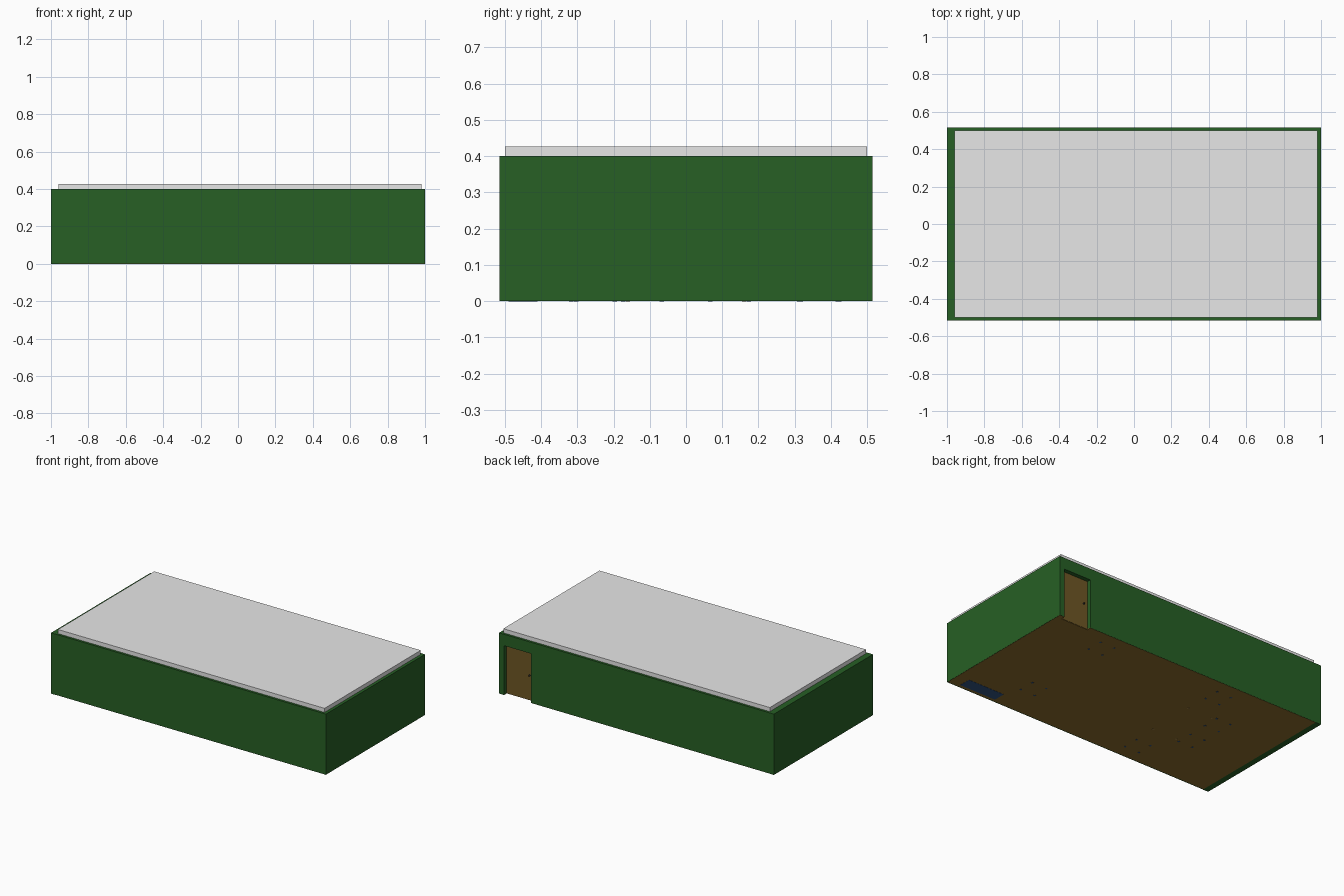
import bpy, bmesh
from mathutils import Matrix

if "Cube" in bpy.data.objects:
    bpy.data.objects.remove(bpy.data.objects["Cube"])


def mat(name, rgb):
    m = bpy.data.materials.new(name)
    m.diffuse_color = (*rgb, 1)
    m.use_nodes = True
    m.node_tree.nodes["Principled BSDF"].inputs["Base Color"].default_value = m.diffuse_color
    return m


GREEN = mat("wall green", (0.020, 0.116, 0.018))
GREY = mat("roof grey", (0.80, 0.80, 0.80))
DOOR = mat("door brown", (0.155, 0.095, 0.018))
FLOOR = mat("floor brown", (0.27, 0.155, 0.027))
TABLE = mat("table wood", (0.42, 0.26, 0.07))
BLUE = mat("furniture blue", (0.032, 0.092, 0.23))
DARK = mat("handle dark", (0.02, 0.02, 0.022))


def boxes(name, material, ranges):
    """One object from boxes given as (x0, x1, y0, y1, z0, z1)."""
    bm = bmesh.new()
    for x0, x1, y0, y1, z0, z1 in ranges:
        m = Matrix.Translation(((x0 + x1) / 2, (y0 + y1) / 2, (z0 + z1) / 2))
        m = m @ Matrix.Diagonal((x1 - x0, y1 - y0, z1 - z0, 1))
        bmesh.ops.create_cube(bm, size=1, matrix=m)
    me = bpy.data.meshes.new(name)
    bm.to_mesh(me)
    bm.free()
    me.materials.append(material)
    ob = bpy.data.objects.new(name, me)
    bpy.context.collection.objects.link(ob)
    return ob


def legs(cx, cy, dx, dy, r, top):
    return [(cx + sx * dx - r, cx + sx * dx + r, cy + sy * dy - r, cy + sy * dy + r, -0.001, top)
            for sx in (-1, 1) for sy in (-1, 1)]


X0, X1, Y, H = -0.96, 0.98, 0.5, 0.40      # inner room size
D0, D1, DH = 0.766, 0.964, 0.325           # door opening

# Walls, the back one split around the doorway
boxes("left_wall", GREEN, [(-1, X0, -0.515, 0.515, 0, H)])
boxes("right_wall", GREEN, [(X1, 1, -0.515, 0.515, 0.001, H)])
boxes("front_wall", GREEN, [(X0, X1, -0.515, -Y, 0.001, H)])
boxes("back_wall", GREEN, [(X0, D0, Y, 0.515, 0.001, H), (D1, X1, Y, 0.515, 0.001, H),
                           (D0, D1, Y, 0.515, DH, H)])
boxes("door_jamb", GREEN, [(D0 - 0.02, D0, 0.47, Y, 0.006, DH), (D1, X1, 0.47, Y, 0.006, DH),
                           (D0 - 0.02, X1, 0.47, Y, DH, DH + 0.02)])

# Roof slab, and floor running under the walls except at the doorway
boxes("roof", GREY, [(X0, X1, -Y, Y, 0.385, 0.427)])
boxes("floor", FLOOR, [(X0, 0.999, -0.508, 0.486, 0, 0.008),
                       (X0, D0, 0.486, 0.514, 0, 0.008), (D1, 0.999, 0.486, 0.514, 0, 0.008)])

# Recessed door with handle
boxes("door", DOOR, [(D0, D1, 0.476, 0.488, 0.002, DH)])
bm = bmesh.new()
bmesh.ops.create_uvsphere(bm, u_segments=12, v_segments=8, radius=0.006,
                          matrix=Matrix.Translation((0.795, 0.492, 0.165)))
me = bpy.data.meshes.new("door_handle")
bm.to_mesh(me)
bm.free()
me.materials.append(DARK)
bpy.context.collection.objects.link(bpy.data.objects.new("door_handle", me))

# Dining table
boxes("dining_table", TABLE, [(-0.50, -0.24, -0.21, 0.21, 0.12, 0.135)]
      + legs(-0.37, 0, 0.088, 0.16, 0.006, 0.12))

# Chairs: seat, legs and a back on the side away from the table
for i, (cx, cy, bx, by) in enumerate([(0.56, 0.37, 0, 1), (0.56, -0.25, 0, -1),
                                      (-0.34, 0.365, 0, 1), (-0.34, -0.37, 0, -1),
                                      (-0.54, 0.12, -1, 0), (-0.54, -0.12, -1, 0)]):
    s, t = 0.06, 0.006
    px, py = cx + bx * (s - t), cy + by * (s - t)
    hx, hy = (t, s) if bx else (s, t)
    boxes("chair_%d" % (i + 1), BLUE,
          [(cx - s, cx + s, cy - s, cy + s, 0.075, 0.09),
           (px - hx, px + hx, py - hy, py + hy, 0.09, 0.18)]
          + legs(cx, cy, 0.053, 0.053, 0.006, 0.075))

# Low sofa against the front wall
boxes("sofa", BLUE, [(0.655, 0.92, -0.49, -0.41, -0.001, 0.07),
                     (0.655, 0.92, -0.49, -0.465, 0.07, 0.15)])
